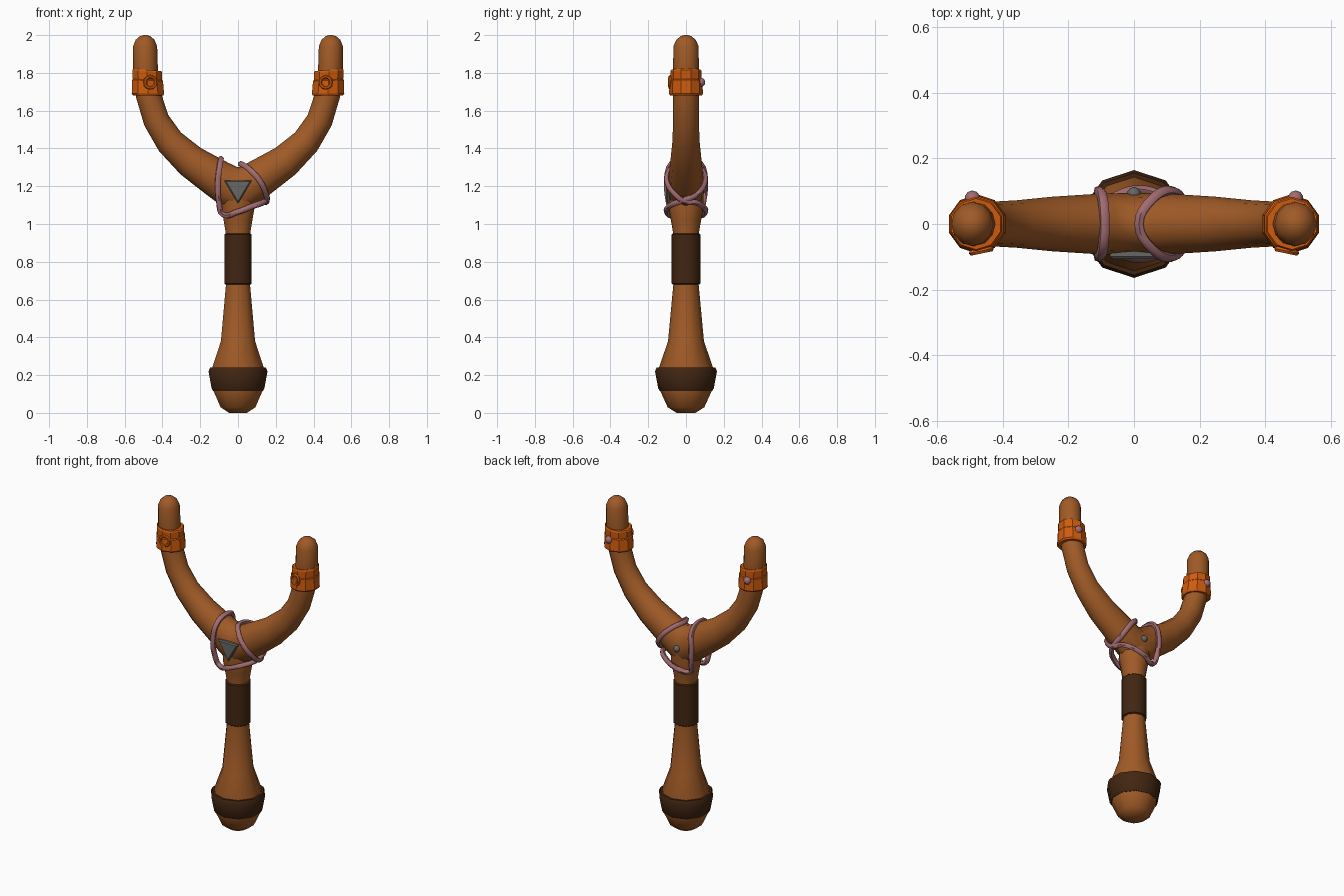
import bpy, bmesh, math
from mathutils import Vector

if "Cube" in bpy.data.objects:
    bpy.data.objects.remove(bpy.data.objects["Cube"])


def material(name, rgb):
    m = bpy.data.materials.new(name)
    m.diffuse_color = (*rgb, 1)
    m.use_nodes = True
    m.node_tree.nodes["Principled BSDF"].inputs["Base Color"].default_value = m.diffuse_color
    return m


WOOD = material("brown wood", (0.35, 0.103, 0.02))
DARK = material("dark leather", (0.054, 0.019, 0.006))
ORANGE = material("orange clip", (0.62, 0.105, 0.004))
PINK = material("pink cord", (0.36, 0.15, 0.165))
GREY = material("grey metal", (0.135, 0.138, 0.13))


def finish(ob, name, mat, angle=45):
    ob.name = name
    ob.data.materials.clear()
    ob.data.materials.append(mat)
    bpy.ops.object.select_all(action='DESELECT')
    ob.select_set(True)
    bpy.context.view_layer.objects.active = ob
    bpy.ops.object.shade_smooth_by_angle(angle=math.radians(angle))
    return ob


def loft(name, rings, mat, sides=10, angle=45):
    """Rings are (centre, tangent, radius in xz, radius in y)."""
    bm = bmesh.new()
    loops = []
    for c, t, ra, rb in rings:
        v = Vector((0, 1, 0))
        u = v.cross(Vector(t).normalized())
        angs = [math.pi / 2 + 2 * math.pi * i / sides for i in range(sides)]
        loops.append([bm.verts.new(Vector(c) + u * ra * math.cos(a) + v * rb * math.sin(a)) for a in angs])
    for a, b in zip(loops, loops[1:]):
        for i in range(sides):
            j = (i + 1) % sides
            bm.faces.new((a[i], a[j], b[j], b[i]))
    bm.faces.new(loops[0][::-1])
    bm.faces.new(loops[-1])
    bmesh.ops.recalc_face_normals(bm, faces=bm.faces)
    me = bpy.data.meshes.new(name)
    bm.to_mesh(me)
    bm.free()
    ob = bpy.data.objects.new(name, me)
    bpy.context.collection.objects.link(ob)
    return finish(ob, name, mat, angle)


def lathe(name, profile, mat):
    return loft(name, [((0, 0, z), (0, 0, 1), r, r) for z, r in profile], mat)


# Handle with rounded butt and neck
lathe("handle", [(0, 0.05), (0.03, 0.097), (0.12, 0.138), (0.24, 0.143), (0.38, 0.095), (0.68, 0.067),
                 (0.95, 0.068), (1.02, 0.08), (1.09, 0.093), (1.2, 0.09)], WOOD)
# Leather bands
lathe("butt_band", [(0.115, 0.138), (0.13, 0.147), (0.22, 0.164), (0.24, 0.155), (0.241, 0.13)], DARK)
lathe("grip_band", [(0.68, 0.07), (0.685, 0.076), (0.945, 0.076), (0.95, 0.07)], DARK)

# Forked arms: one tube running from tip to tip
half = [(0, 1.165, 0.135, 0.095), (0.11, 1.24, 0.102, 0.092), (0.25, 1.332, 0.088, 0.083),
        (0.36, 1.435, 0.076, 0.072), (0.433, 1.55, 0.069, 0.068), (0.473, 1.68, 0.067, 0.068),
        (0.49, 1.82, 0.066, 0.068), (0.492, 1.94, 0.064, 0.067), (0.492, 1.975, 0.05, 0.052),
        (0.492, 1.994, 0.028, 0.028), (0.492, 2.0, 0.01, 0.01)]
path = [(-x, z, a, b) for x, z, a, b in half[:0:-1]] + half
rings = []
for i, (x, z, a, b) in enumerate(path):
    p, n = path[max(i - 1, 0)], path[min(i + 1, len(path) - 1)]
    rings.append(((x, 0, z), (n[0] - p[0], 0, n[1] - p[1]), a, b))
loft("forked_arms", rings, WOOD, 12, 60)

for s, side in ((-1, "left"), (1, "right")):
    # Flared clip with a slightly tilted top
    tilt = (-s * 0.08, 0, 1)
    loft(side + "_clip", [((s * 0.476, 0, 1.68), (0, 0, 1), 0.084, 0.084),
                          ((s * 0.477, 0, 1.69), (0, 0, 1), 0.09, 0.09),
                          ((s * 0.479, 0, 1.76), (-s * 0.03, 0, 1), 0.086, 0.086),
                          ((s * 0.48, 0, 1.765), (-s * 0.03, 0, 1), 0.081, 0.082),
                          ((s * 0.481, 0, 1.808), tilt, 0.083, 0.083),
                          ((s * 0.481, 0, 1.816), tilt, 0.078, 0.078)], ORANGE, 10, 30)
    # Eyelet ring in front, cord knot behind
    bpy.ops.mesh.primitive_torus_add(major_segments=12, minor_segments=6, major_radius=0.03, minor_radius=0.009,
                                     location=(s * 0.465, -0.082, 1.75),
                                     rotation=(math.pi / 2, 0, -s * 0.2))
    finish(bpy.context.object, side + "_eyelet", ORANGE)
    bpy.ops.mesh.primitive_uv_sphere_add(segments=10, ring_count=6, radius=0.024, location=(s * 0.492, 0.078, 1.75))
    finish(bpy.context.object, side + "_cord_knot", PINK, 60)

# Cord wrapped around the fork; front runs are mirrored to the back
low = [(-0.095, -0.075, 1.32), (-0.107, -0.1, 1.22), (-0.1, -0.09, 1.11), (-0.08, -0.075, 1.05),
       (0, -0.102, 1.065), (0.08, -0.088, 1.095), (0.135, -0.045, 1.115)]
up = [(0.055, -0.075, 1.295), (0.115, -0.1, 1.23), (0.148, -0.06, 1.16)]


def back(pts):
    return [(x, -y, z) for x, y, z in pts[::-1]]


route = ([(-0.09, 0, 1.345)] + low + [(0.152, 0, 1.13)] + back(up) + [(0.015, 0, 1.318)]
         + up + [(0.15, 0, 1.118)] + back(low))
cu = bpy.data.curves.new("cord", 'CURVE')
cu.dimensions = '3D'
cu.bevel_depth = 0.016
cu.bevel_resolution = 1
cu.resolution_u = 4
sp = cu.splines.new('BEZIER')
sp.bezier_points.add(len(route) - 1)
sp.use_cyclic_u = True
for bp, co in zip(sp.bezier_points, route):
    bp.co = co
    bp.handle_left_type = bp.handle_right_type = 'AUTO'
cord = bpy.data.objects.new("cord", cu)
bpy.context.collection.objects.link(cord)
bpy.ops.object.select_all(action='DESELECT')
cord.select_set(True)
bpy.context.view_layer.objects.active = cord
bpy.ops.object.convert(target='MESH')
finish(bpy.context.object, "fork_cord", PINK, 60)

# Triangular metal plate on the front
bm = bmesh.new()
layers = []
for y, k in ((-0.08, 1), (-0.099, 1), (-0.106, 0.85)):
    layers.append([bm.verts.new((x * k, y, 1.188 + z * k)) for x, z in ((-0.073, 0.042), (0, -0.08), (0.073, 0.042))])
for a, b in zip(layers, layers[1:]):
    for i in range(3):
        bm.faces.new((a[i], a[(i + 1) % 3], b[(i + 1) % 3], b[i]))
bm.faces.new(layers[0])
bm.faces.new(layers[-1])
bmesh.ops.recalc_face_normals(bm, faces=bm.faces)
me = bpy.data.meshes.new("triangle_plate")
bm.to_mesh(me)
bm.free()
plate = bpy.data.objects.new("triangle_plate", me)
bpy.context.collection.objects.link(plate)
finish(plate, "triangle_plate", GREY, 20)

# Rivet on the back
bpy.ops.mesh.primitive_uv_sphere_add(segments=10, ring_count=6, radius=0.021, location=(0, 0.092, 1.185))
finish(bpy.context.object, "back_rivet", GREY, 60)
